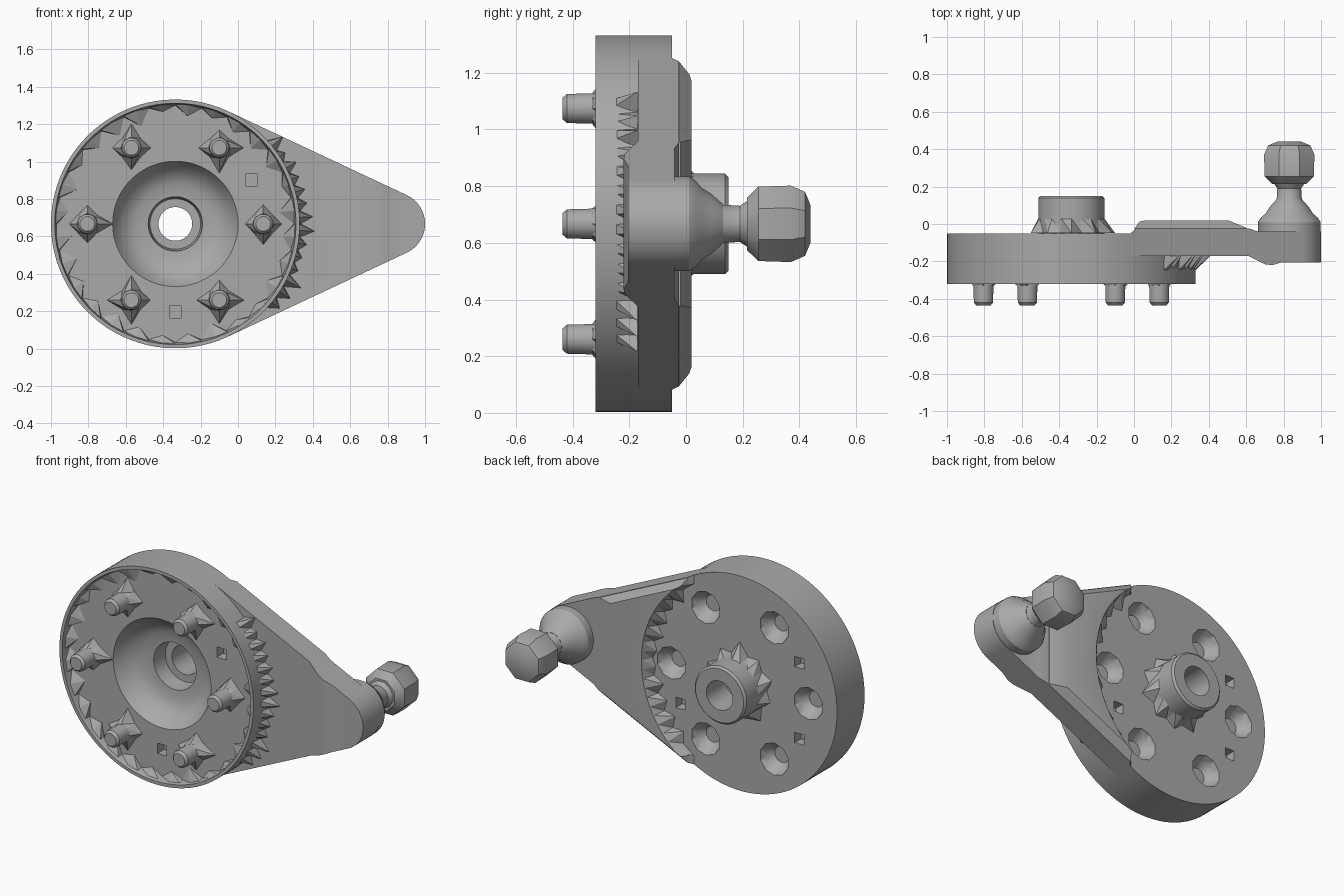
import bpy, bmesh, random
from math import cos, sin, pi, radians, acos

random.seed(4)
if "Cube" in bpy.data.objects:
    bpy.data.objects.remove(bpy.data.objects["Cube"])

grey = bpy.data.materials.new("plain_grey")
grey.use_nodes = True
grey.diffuse_color = (0.4, 0.4, 0.4, 1)
grey.node_tree.nodes["Principled BSDF"].inputs["Base Color"].default_value = (0.4, 0.4, 0.4, 1)

MID = 0.667                      # height of the axis
WHEEL = (-0.335, MID)            # wheel centre in x, z
SEAT = (-0.375, MID)             # centre of the arc where the arm meets the wheel back
TIP = (0.83, MID)                # crank tip centre in x, z
WHEEL_R, TIP_R = 0.665, 0.17
PIN_RING = 0.47
FLOOR = -0.265                   # depth of the dished front


def smooth(ob, angle=30):
    bpy.ops.object.select_all(action='DESELECT')
    ob.select_set(True)
    bpy.context.view_layer.objects.active = ob
    bpy.ops.object.shade_smooth_by_angle(angle=radians(angle))


def finish(name, bm, angle=30):
    bmesh.ops.recalc_face_normals(bm, faces=bm.faces)
    mesh = bpy.data.meshes.new(name)
    bm.to_mesh(mesh)
    bm.free()
    mesh.materials.append(grey)
    ob = bpy.data.objects.new(name, mesh)
    bpy.context.collection.objects.link(ob)
    smooth(ob, angle)
    return ob


def lathe(name, centre, profile, segs, closed=False, angle=30):
    """Turn (radius, y) points about a front-to-back axis."""
    bm = bmesh.new()
    rings = []
    for r, y in profile:
        rings.append([bm.verts.new((centre[0] + r * cos(2 * pi * (i + 0.5) / segs), y,
                                    centre[1] + r * sin(2 * pi * (i + 0.5) / segs))) for i in range(segs)])
    pairs = list(zip(rings, rings[1:]))
    if closed:
        pairs.append((rings[-1], rings[0]))
    else:
        bm.faces.new(rings[0])
        bm.faces.new(rings[-1])
    for a, b in pairs:
        for i in range(segs):
            j = (i + 1) % segs
            bm.faces.new((a[i], a[j], b[j], b[i]))
    return finish(name, bm, angle)


def loft(name, start, end):
    """Join two matching loops of 3D points and cap the ends."""
    bm = bmesh.new()
    a = [bm.verts.new(p) for p in start]
    b = [bm.verts.new(p) for p in end]
    bm.faces.new(a)
    bm.faces.new(b)
    for i in range(len(a)):
        j = (i + 1) % len(a)
        bm.faces.new((a[i], a[j], b[j], b[i]))
    return finish(name, bm)


def jagged_fillet(name, centre, edge, foot, steps, start=0, stop=2 * pi):
    """Faceted skirt from edge (r, y) to a foot (short r, long r, y)."""
    bm = bmesh.new()
    top, base = [], []
    for i in range(steps + 1):
        a = start + (stop - start) * i / steps
        r = foot[0] if i % 2 == 0 else foot[0] + (foot[1] - foot[0]) * random.uniform(0.3, 1)
        top.append(bm.verts.new((centre[0] + edge[0] * cos(a), edge[1], centre[1] + edge[0] * sin(a))))
        base.append(bm.verts.new((centre[0] + r * cos(a), foot[2], centre[1] + r * sin(a))))
    for i in range(steps):
        bm.faces.new((top[i], top[i + 1], base[i]))
        bm.faces.new((top[i + 1], base[i + 1], base[i]))
    return finish(name, bm, 5)


def boolean(ob, tool, operation):
    mod = ob.modifiers.new("cut", 'BOOLEAN')
    mod.object, mod.operation, mod.solver = tool, operation, 'EXACT'
    bpy.ops.object.select_all(action='DESELECT')
    bpy.context.view_layer.objects.active = ob
    bpy.ops.object.modifier_apply(modifier=mod.name)
    bpy.data.objects.remove(tool)


def on_ring(degrees):
    a = radians(degrees)
    return (WHEEL[0] + PIN_RING * cos(a), WHEEL[1] + PIN_RING * sin(a))


# Wheel: dished front, central bowl, bore and rear boss in one turned body
wheel = lathe("wheel", WHEEL, [
    (0.09, 0.15), (0.165, 0.15), (0.177, 0.138), (0.177, -0.05), (WHEEL_R, -0.05),
    (WHEEL_R, -0.32), (0.645, -0.32), (0.635, FLOOR), (0.335, FLOOR), (0.31, -0.22),
    (0.265, -0.17), (0.21, -0.145), (0.145, -0.14), (0.135, -0.04), (0.09, -0.04)], 96, closed=True)

# Round dents behind the pins, and small blind holes on both faces
for k in range(6):
    boolean(wheel, lathe("dent", on_ring(60 * k),
                         [(0.05, -0.125), (0.085, -0.09), (0.1, -0.05), (0.1, 0.0)], 10), 'DIFFERENCE')
for deg, low, high in ((30, -0.3, -0.2), (270, -0.3, -0.2), (150, -0.11, 0), (210, -0.11, 0), (330, -0.11, 0)):
    boolean(wheel, lathe("hole", on_ring(deg), [(0.045, low), (0.045, high)], 4), 'DIFFERENCE')
smooth(wheel)

# Pins on the front with faceted feet
for k in range(6):
    spot = on_ring(60 * k)
    lathe(f"pin_{k + 1}", spot, [(0.04, -0.435), (0.053, -0.42), (0.058, FLOOR + 0.02)], 12)
    jagged_fillet(f"pin_foot_{k + 1}", spot, (0.056, -0.33), (0.07, 0.14, FLOOR), 8, pi / 4, pi / 4 + 2 * pi)

# Crank arm: tapered outline crossed with a stepped side profile
lean = acos((WHEEL_R - TIP_R) / (TIP[0] - WHEEL[0]))


def arm_outline(y, inset=0):
    w, t = WHEEL_R - inset, TIP_R - inset
    pts = [(TIP[0] + t * cos(lean * i / 16), y, MID + t * sin(lean * i / 16)) for i in range(-16, 17)]
    return pts + [(WHEEL[0] + w * cos(s * lean), y, MID + w * sin(s * lean)) for s in (1, -1)]


def trim_arm(ob, side):
    slab = loft("side_profile", [(x, y, -0.2) for x, y in side], [(x, y, 1.6) for x, y in side])
    boolean(ob, slab, 'INTERSECT')
    boolean(ob, lathe("seat_cut", SEAT, [(0.64, -0.4), (0.64, -0.05), (0.675, 0.04)], 96), 'DIFFERENCE')
    smooth(ob)


arm = loft("crank_arm", arm_outline(-0.4), arm_outline(0.2))
trim_arm(arm, [(-0.4, -0.06), (-0.03, -0.06), (0.01, -0.025), (0.62, -0.025), (0.66, -0.04), (1.1, -0.04),
               (1.1, -0.205), (0.79, -0.205), (0.74, -0.22), (0.70, -0.215), (0.61, -0.17), (-0.4, -0.17)])

# Raised back of the arm with sloping edges
plate = loft("arm_back_plate", arm_outline(-0.028), arm_outline(0.02, 0.04))
trim_arm(plate, [(0.0, -0.1), (0.0, -0.03), (0.04, 0.03), (0.48, 0.03), (0.6, -0.02), (0.6, -0.1)])

# Ball stud on the back of the tip
lathe("tip_hub", TIP, [(0.168, -0.1), (0.168, 0.01), (0.152, 0.035),
                       (0.128, 0.055), (0.106, 0.09), (0.07, 0.13)], 32)
lathe("stud_neck", TIP, [(0.1, 0.08), (0.07, 0.13), (0.066, 0.19), (0.1, 0.24)], 12)
lathe("stud_ball", TIP, [(0.1, 0.215), (0.142, 0.255), (0.146, 0.37),
                         (0.122, 0.42), (0.07, 0.44)], 8, angle=35)

# Jagged fillets where parts meet
jagged_fillet("rim_fillet", WHEEL, (0.64, -0.3), (0.634, 0.55, FLOOR), 56)
jagged_fillet("boss_fillet", WHEEL, (0.176, 0.03), (0.185, 0.26, -0.049), 20)
jagged_fillet("arm_front_fillet", WHEEL, (0.66, -0.25), (0.67, 0.76, -0.171), 28, radians(-42), radians(42))
jagged_fillet("arm_back_fillet", SEAT, (0.665, 0.015), (0.638, 0.58, -0.049), 20, radians(-48), radians(48))
